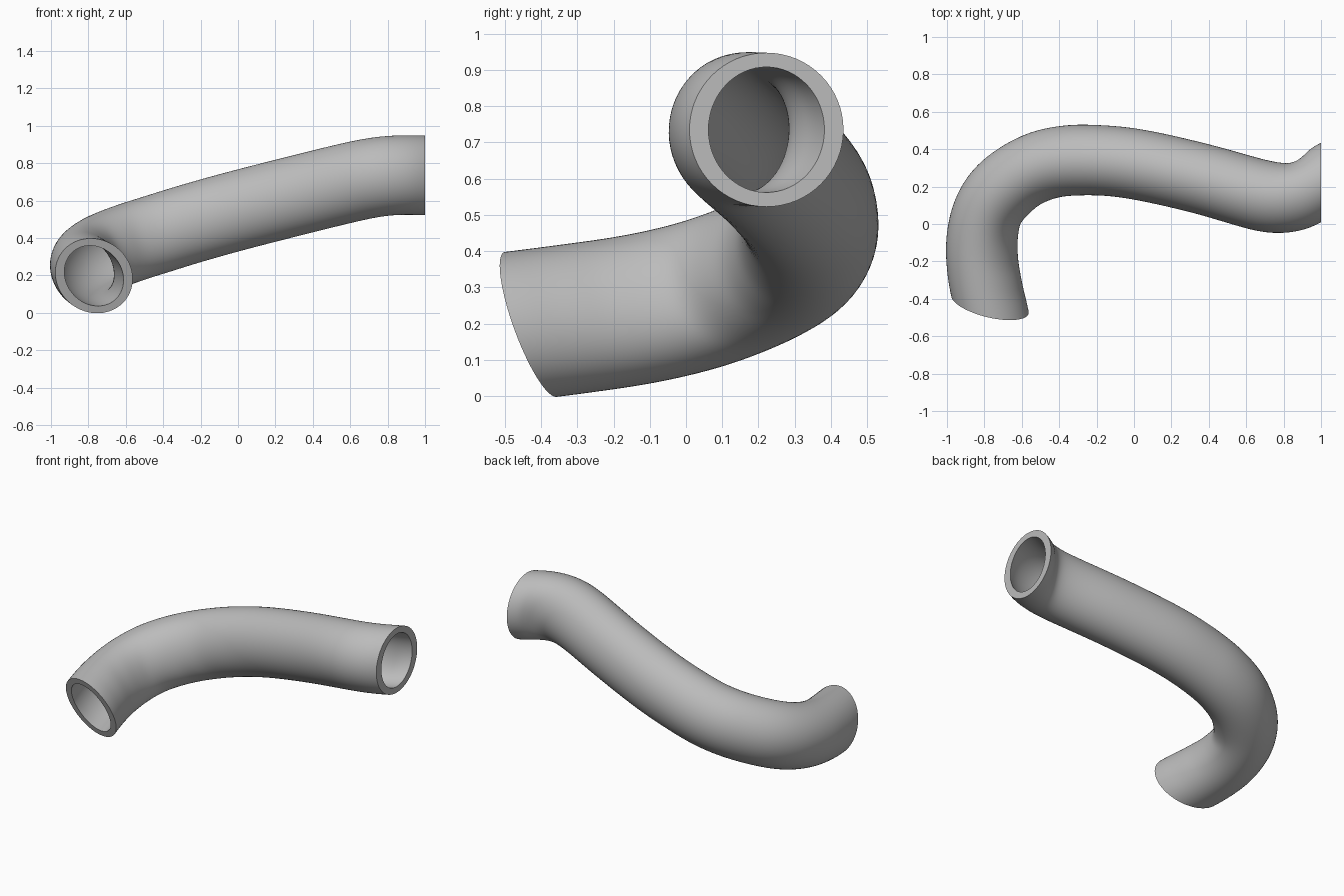
import bpy, bmesh, math
from mathutils import Vector, Matrix

if "Cube" in bpy.data.objects:
    bpy.data.objects.remove(bpy.data.objects["Cube"])

SIDES, STEPS = 64, 14
OUTER, INNER = (0.2125, 0.2125), (0.16, 0.173)

# Centre line of the pipe, from the upper mouth to the lower mouth
path = [Vector(p) for p in [
    (1, .222, .735), (.89, .168, .737), (.77, .147, .73), (.62, .17, .703), (.35, .245, .637),
    (0, .322, .548), (-.25, .34, .478), (-.42, .325, .425), (-.57, .272, .378), (-.71, .165, .325),
    (-.785, .03, .277), (-.81, -.13, .24), (-.797, -.29, .216), (-.77, -.428, .198)]]


def smooth_path(pts):
    """Catmull-Rom curve through the points, then lightly relaxed."""
    p = [2 * pts[0] - pts[1]] + pts + [2 * pts[-1] - pts[-2]]
    out = []
    for a, b, c, d in zip(p, p[1:], p[2:], p[3:]):
        for k in range(STEPS):
            t = k / STEPS
            out.append(0.5 * (2 * b + (c - a) * t + (2 * a - 5 * b + 4 * c - d) * t * t
                              + (3 * b - a - 3 * c + d) * t ** 3))
    out.append(pts[-1].copy())
    for _ in range(40):
        out = [out[0]] + [(a + 2 * b + c) / 4 for a, b, c in zip(out, out[1:], out[2:])] + [out[-1]]
    return out


def swept_rings(bm, centres, radii):
    """Carry an upright ring along the path, turning it with the path."""
    turn, last, rings = Matrix.Identity(3), None, []
    n = len(centres)
    for i, c in enumerate(centres):
        tangent = (centres[min(i + 1, n - 1)] - centres[max(i - 1, 0)]).normalized()
        if last:
            turn = last.rotation_difference(tangent).to_matrix() @ turn
        last = tangent
        ring = []
        for k in range(SIDES):
            a = math.tau * k / SIDES
            ring.append(bm.verts.new(c + turn @ Vector((0, radii[0] * math.cos(a), radii[1] * math.sin(a)))))
        rings.append(ring)
    return rings


def bridge(bm, r1, r2):
    for k in range(SIDES):
        j = (k + 1) % SIDES
        bm.faces.new((r1[k], r1[j], r2[j], r2[k]))


# Hollow pipe: outer wall, inner wall and two flat rims
bm = bmesh.new()
centres = smooth_path(path)
outer = swept_rings(bm, centres, OUTER)
inner = swept_rings(bm, centres, INNER)
for wall in (outer, inner):
    for r1, r2 in zip(wall, wall[1:]):
        bridge(bm, r1, r2)
for end in (0, -1):
    bridge(bm, outer[end], inner[end])
bmesh.ops.recalc_face_normals(bm, faces=bm.faces)
mesh = bpy.data.meshes.new("curved_pipe")
bm.to_mesh(mesh)
bm.free()

# Plain grey finish
grey = bpy.data.materials.new("grey")
grey.use_nodes = True
grey.diffuse_color = (0.5, 0.5, 0.5, 1)
grey.node_tree.nodes["Principled BSDF"].inputs["Base Color"].default_value = (0.5, 0.5, 0.5, 1)
mesh.materials.append(grey)

pipe = bpy.data.objects.new("curved_pipe", mesh)
bpy.context.collection.objects.link(pipe)
bpy.context.view_layer.objects.active = pipe
pipe.select_set(True)
bpy.ops.object.shade_smooth_by_angle(angle=math.radians(40))
